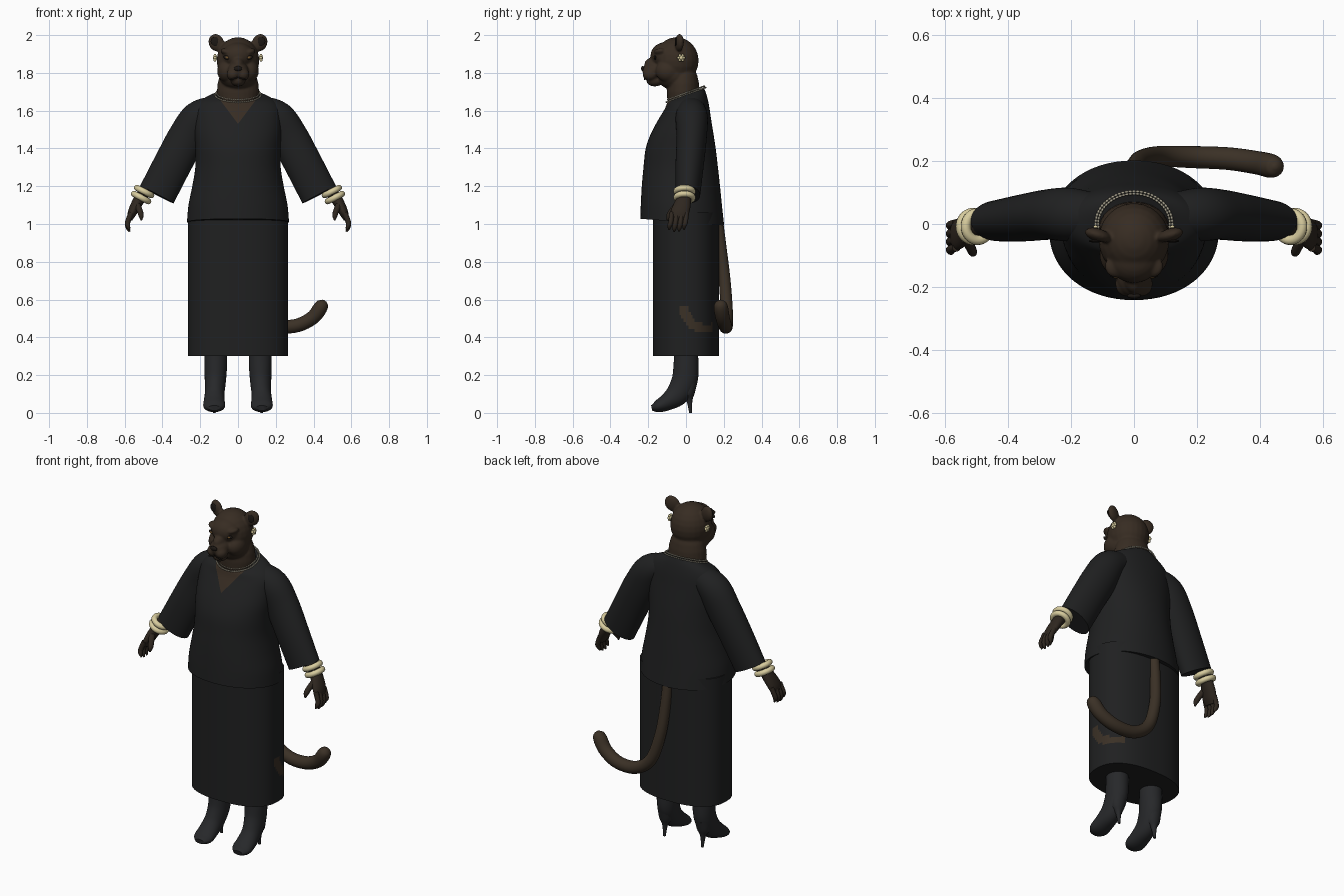
import bpy, bmesh, math
from mathutils import Vector, Matrix, Euler

cube = bpy.data.objects.get("Cube")
if cube:
    bpy.data.objects.remove(cube, do_unlink=True)


def material(name, r, g, b, rough=0.8):
    m = bpy.data.materials.new(name)
    m.use_nodes = True
    m.diffuse_color = (r, g, b, 1)
    bsdf = m.node_tree.nodes["Principled BSDF"]
    bsdf.inputs["Base Color"].default_value = (r, g, b, 1)
    bsdf.inputs["Roughness"].default_value = rough
    return m


FUR = material("brown fur", 0.038, 0.025, 0.016)
TAIL = material("tail brown", 0.043, 0.03, 0.019)
PAW = material("dark brown", 0.028, 0.02, 0.014)
CLOTH = material("black cloth", 0.014, 0.0145, 0.015)
BOOT = material("charcoal leather", 0.02, 0.021, 0.023)
GOLD = material("pale gold", 0.68, 0.6, 0.34)
CHAIN = material("chain silver", 0.4, 0.37, 0.28)
EYE = material("amber", 0.16, 0.085, 0.025)
DARK = material("nose black", 0.012, 0.009, 0.007)


def finish(name, bm, *mats, angle=50):
    bmesh.ops.recalc_face_normals(bm, faces=bm.faces[:])
    mesh = bpy.data.meshes.new(name)
    bm.to_mesh(mesh)
    bm.free()
    for m in mats:
        mesh.materials.append(m)
    mesh.shade_smooth()
    mesh.set_sharp_from_angle(angle=math.radians(angle))
    ob = bpy.data.objects.new(name, mesh)
    bpy.context.collection.objects.link(ob)
    return ob


def mirror(ob):
    ob.modifiers.new("mirror", "MIRROR").use_mirror_merge = False
    return ob


def smooth_rows(rows, steps):
    """Catmull-Rom interpolation of every number in the rows."""
    out = []
    for i in range(len(rows) - 1):
        p = [rows[min(max(k, 0), len(rows) - 1)] for k in (i - 1, i, i + 1, i + 2)]
        for s in range(steps):
            t = s / steps
            out.append([b + 0.5 * t * (c - a + t * (2 * a - 5 * b + 4 * c - d + t * (3 * (b - c) + d - a)))
                        for a, b, c, d in zip(*p)])
    return out + [list(rows[-1])]


def loft(bm, rows, ref=None, n=24, power=2, steps=5):
    """Rows are x, y, z, radius, radius, tilt; without ref the rings lie flat."""
    rows = smooth_rows([tuple(r) + (0,) * (6 - len(r)) for r in rows], steps)
    rings = []
    for i, (x, y, z, ra, rb, tilt) in enumerate(rows):
        a, b = Vector((1, 0, 0)), Vector((0, 1, tilt))
        if ref:
            t = Vector(rows[min(i + 1, len(rows) - 1)][:3]) - Vector(rows[max(i - 1, 0)][:3])
            t.normalize()
            a = Vector(ref)
            a = (a - t * a.dot(t)).normalized()
            b = t.cross(a)
        ring = []
        for k in range(n):
            c, s = math.cos(math.tau * k / n), math.sin(math.tau * k / n)
            c = math.copysign(abs(c) ** (2 / power), c)
            s = math.copysign(abs(s) ** (2 / power), s)
            ring.append(bm.verts.new(Vector((x, y, z)) + a * ra * c + b * rb * s))
        rings.append(ring)
    for lo, hi in zip(rings, rings[1:]):
        for k in range(n):
            bm.faces.new((lo[k], lo[k - 1], hi[k - 1], hi[k]))
    bm.faces.new(rings[0])
    bm.faces.new(rings[-1])


def blob(bm, centre, radii, rot=(0, 0, 0), seg=24):
    mat = Matrix.LocRotScale(Vector(centre), Euler(rot), Vector(radii))
    bmesh.ops.create_uvsphere(bm, u_segments=seg, v_segments=seg // 2, radius=1, matrix=mat)


# Skirt, with a curved brown mark on the left side
bm = bmesh.new()
loft(bm, [(0, 0, z, 0.265, 0.175) for z in (0.3, 0.55, 0.8, 1.06)], n=128, power=2.4, steps=16)
for f in bm.faces:
    c = f.calc_center_median()
    band = abs(math.hypot(c.y - 0.11, c.z - 0.57) - 0.125) < 0.025
    f.material_index = int(band and c.x > 0.1 and c.y < 0.14 and c.z < 0.57)
finish("skirt", bm, CLOTH, TAIL)

# Tunic, with the V neck cut into its front
bm = bmesh.new()
loft(bm, [(0, -0.02, 1.01, 0.27, 0.222, -0.08), (0, -0.024, 1.1, 0.262, 0.215, -0.04),
          (0, -0.027, 1.2, 0.242, 0.207), (0, -0.028, 1.3, 0.226, 0.197),
          (0, -0.028, 1.4, 0.225, 0.185), (0, -0.02, 1.48, 0.23, 0.165),
          (0, -0.005, 1.56, 0.23, 0.137), (0, 0.004, 1.62, 0.222, 0.117, 0.1),
          (0, 0.004, 1.66, 0.185, 0.105, 0.22), (0, 0, 1.685, 0.12, 0.095, 0.37)],
     n=64, power=2.1)
for side in (1, -1):
    bmesh.ops.bisect_plane(bm, geom=bm.verts[:] + bm.edges[:] + bm.faces[:],
                           plane_co=(0, 0, 1.53), plane_no=(side, 0, -0.75))
for f in bm.faces:
    c = f.calc_center_median()
    f.material_index = int(c.y < -0.02 and abs(c.x) < 0.75 * (c.z - 1.53))
finish("tunic", bm, CLOTH, FUR)

# Wide sleeves
bm = bmesh.new()
loft(bm, [(0.11, 0.025, 1.615, 0.07, 0.065), (0.205, 0.03, 1.565, 0.085, 0.09),
          (0.27, 0.03, 1.46, 0.08, 0.1), (0.345, 0.02, 1.32, 0.075, 0.1),
          (0.43, 0.01, 1.155, 0.065, 0.1)], ref=(0, 1, 0), n=40)
mirror(finish("sleeves", bm, CLOTH))

# Forearms, palms, fingers and thumbs
bm = bmesh.new()
loft(bm, [(0.42, 0.01, 1.24, 0.04, 0.04), (0.505, -0.005, 1.155, 0.035, 0.032),
          (0.54, -0.02, 1.1, 0.045, 0.028), (0.562, -0.035, 1.055, 0.048, 0.023),
          (0.572, -0.04, 1.025, 0.036, 0.014)], ref=(0, 1, 0))
for k in range(4):
    y = -0.075 + 0.026 * k
    drop = 0.01 * abs(k - 1.4)
    loft(bm, [(0.565, y, 1.06, 0.013, 0.014), (0.584, y - 0.006, 1.01, 0.013, 0.014),
              (0.582, y - 0.012, 0.975 + drop, 0.012, 0.012),
              (0.574, y - 0.014, 0.955 + drop, 0.004, 0.004)], ref=(0, 1, 0), n=12, steps=4)
loft(bm, [(0.54, -0.035, 1.11, 0.02, 0.02), (0.522, -0.07, 1.075, 0.016, 0.016),
          (0.513, -0.09, 1.045, 0.014, 0.014), (0.512, -0.098, 1.02, 0.004, 0.004)],
     ref=(1, 0, 0), n=12)
mirror(finish("hands", bm, PAW))

# Bracelets, two on each wrist
for side, word in ((1, "left"), (-1, "right")):
    for k in range(2):
        bpy.ops.mesh.primitive_torus_add(
            location=(side * (0.497 + 0.016 * k), -0.008, 1.172 - 0.032 * k),
            rotation=(0, side * -0.48, 0), major_radius=0.043, minor_radius=0.016,
            major_segments=36, minor_segments=12)
        ob = bpy.context.object
        ob.name = f"{word}_bracelet_{k + 1}"
        ob.data.materials.append(GOLD)
        ob.data.shade_smooth()

# Heeled boots
bm = bmesh.new()
loft(bm, [(0.118, 0, 0.34, 0.06, 0.062), (0.118, 0, 0.25, 0.06, 0.066),
          (0.12, -0.008, 0.17, 0.056, 0.068), (0.124, -0.045, 0.1, 0.052, 0.062),
          (0.126, -0.1, 0.058, 0.056, 0.046), (0.126, -0.15, 0.034, 0.056, 0.032),
          (0.126, -0.182, 0.026, 0.03, 0.014)], ref=(1, 0, 0), n=28)
loft(bm, [(0.122, 0.015, 0.16, 0.045, 0.045), (0.124, 0.012, 0.105, 0.038, 0.034),
          (0.125, 0.018, 0.065, 0.016, 0.016), (0.125, 0.024, 0, 0.007, 0.007)], n=16)
mirror(finish("boots", bm, BOOT))

# Tail
bm = bmesh.new()
loft(bm, [(0, 0.165, 1.04, 0.028, 0.028), (0.005, 0.185, 0.88, 0.029, 0.029),
          (0.025, 0.205, 0.7, 0.031, 0.031), (0.08, 0.215, 0.54, 0.033, 0.033),
          (0.18, 0.213, 0.465, 0.035, 0.035), (0.3, 0.208, 0.46, 0.036, 0.036),
          (0.39, 0.195, 0.5, 0.037, 0.037), (0.435, 0.185, 0.555, 0.038, 0.038),
          (0.447, 0.182, 0.585, 0.028, 0.028), (0.45, 0.181, 0.598, 0.006, 0.006)],
     ref=(0, 1, 0.2))
finish("tail", bm, TAIL, angle=80)

# Head and neck, fused from rounded masses
bm = bmesh.new()
for centre, radii in (
        ((0, -0.05, 1.865), (0.113, 0.117, 0.124)),      # cranium
        ((0, -0.11, 1.892), (0.085, 0.078, 0.07)),       # forehead
        ((0, -0.155, 1.845), (0.036, 0.066, 0.042)),     # bridge
        ((0, -0.16, 1.812), (0.056, 0.072, 0.048)),      # muzzle
        ((0, -0.165, 1.758), (0.04, 0.045, 0.03)),       # chin
        ((0, -0.065, 1.79), (0.102, 0.09, 0.08)),        # jaw
        ((0, -0.015, 1.7), (0.112, 0.087, 0.17))):       # neck
    blob(bm, centre, radii)
for side in (1, -1):
    blob(bm, (side * 0.026, -0.19, 1.792), (0.034, 0.04, 0.034))
    blob(bm, (side * 0.06, -0.095, 1.81), (0.05, 0.066, 0.06))
    blob(bm, (side * 0.058, -0.135, 1.91), (0.036, 0.036, 0.018), (0, side * -0.3, 0))
    blob(bm, (side * 0.115, -0.035, 1.96), (0.042, 0.021, 0.048), (0, side * 0.5, side * 0.3))
head = finish("head", bm, FUR)
remesh = head.modifiers.new("fuse", "REMESH")
remesh.mode = "VOXEL"
remesh.voxel_size = 0.006
remesh.use_smooth_shade = True
relax = head.modifiers.new("relax", "SMOOTH")
relax.factor = 0.5
relax.iterations = 5

# Face details set onto the head surface
bpy.context.view_layer.update()
solid = head.evaluated_get(bpy.context.evaluated_depsgraph_get())


def on_face(name, x, z, radii, mat, tilt=0):
    hit, point, _, _ = solid.ray_cast(Vector((x, -1, z)), Vector((0, 1, 0)))
    if hit:
        bm = bmesh.new()
        blob(bm, point, radii, (0, tilt, 0), seg=16)
        finish(name, bm, mat)


for side, word in ((1, "left"), (-1, "right")):
    on_face(word + "_eye_rim", side * 0.058, 1.881, (0.02, 0.007, 0.011), DARK, side * -0.25)
    on_face(word + "_eye", side * 0.058, 1.881, (0.012, 0.01, 0.007), EYE, side * -0.25)
    on_face(word + "_inner_ear", side * 0.122, 1.966, (0.022, 0.005, 0.025), DARK, side * 0.5)
    on_face(word + "_mouth", side * 0.022, 1.77, (0.024, 0.005, 0.004), DARK, side * 0.3)
on_face("nose", 0, 1.823, (0.022, 0.009, 0.013), DARK)

# Earrings
bm = bmesh.new()
blob(bm, (0.12, -0.025, 1.88), (0.013, 0.013, 0.013), seg=16)
for k in range(6):
    a = math.tau * k / 6
    blob(bm, (0.122, -0.025 + 0.014 * math.cos(a), 1.88 + 0.014 * math.sin(a)),
         (0.008, 0.008, 0.008), seg=10)
mirror(finish("earrings", bm, GOLD))

# Two strands of beads round the neck
bm = bmesh.new()
for rx, ry, z in ((0.114, 0.096, 1.694), (0.122, 0.104, 1.684)):
    for k in range(64):
        a = math.tau * k / 64
        y = ry * math.sin(a)
        blob(bm, (rx * math.cos(a), y, z + 0.37 * y), (0.0065, 0.0045, 0.0045),
             (0, 0, a + math.pi / 2), seg=8)
finish("necklace", bm, CHAIN)
